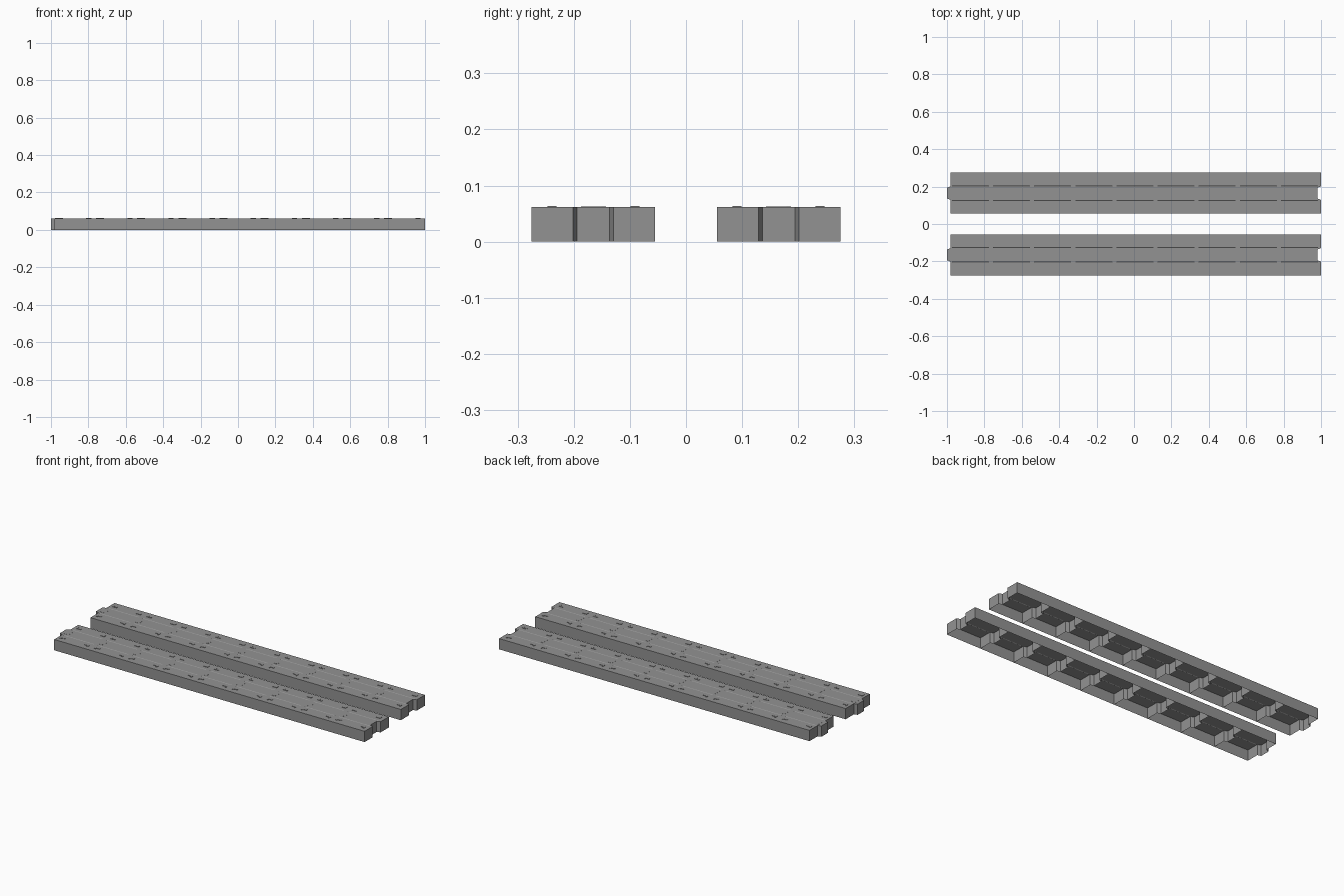
import bpy, bmesh

if "Cube" in bpy.data.objects:
    bpy.data.objects.remove(bpy.data.objects["Cube"])

PITCH, H = 0.22, 0.062
L, R, W = -0.11, 0.11, 0.11       # link ends and half width
GX = (-0.104, 0.094)              # groove start and end
GY = (0.036, 0.039, 0.042)        # groove inner edge, bottom, outer edge
TIP, DEPTH, GROOVE = 0.029, 0.02, 0.002


def plate(bm, outline, h):
    """Small raised plate standing on the top face."""
    face = bm.faces.new([bm.verts.new((x, y, H)) for x, y in outline])
    face.normal_update()
    if face.normal.z < 0:
        face.normal_flip()
    top = bmesh.ops.extrude_face_region(bm, geom=[face])["geom"]
    for v in top:
        if isinstance(v, bmesh.types.BMVert):
            v.co.z += h
    bm.faces.remove(face)


def build_link():
    bm = bmesh.new()

    def face(pts):
        bm.faces.new([bm.verts.new(p) for p in pts])

    a, b = GX
    i, m, o = GY
    z = H - GROOVE
    # centre strip with tongue and notch
    face([(x, y, H) for x, y in (
        (L, -i), (a, -i), (b, -i), (R, -i), (R - DEPTH, -TIP), (R - DEPTH, TIP),
        (R, i), (b, i), (a, i), (L, i), (L - DEPTH, TIP), (L - DEPTH, -TIP))])
    for s in (1, -1):
        # side strip and groove
        face([(x, s * y, H) for x, y in ((L, o), (a, o), (b, o), (R, o), (R, W), (L, W))])
        for y in (i, o):
            face([(a, s * y, H), (b, s * y, H), (b - .003, s * m, z), (a + .003, s * m, z)])
        for x, xi in ((a, a + .003), (b, b - .003)):
            face([(x, s * i, H), (x, s * o, H), (xi, s * m, z)])
        for x0, x1 in ((L, a), (b, R)):
            face([(x0, s * i, H), (x1, s * i, H), (x1, s * o, H), (x0, s * o, H)])
    bmesh.ops.remove_doubles(bm, verts=bm.verts, dist=0.0005)
    # side walls, open underneath
    rim = [e for e in bm.edges if e.is_boundary]
    ext = bmesh.ops.extrude_edge_only(bm, edges=rim)["geom"]
    for v in ext:
        if isinstance(v, bmesh.types.BMVert):
            v.co.z = 0
    bmesh.ops.recalc_face_normals(bm, faces=bm.faces)
    if sum(f.normal.z * f.calc_area() for f in bm.faces) < 0:
        bmesh.ops.reverse_faces(bm, faces=bm.faces)
    # L-shaped corner cleats
    for sx, cx in ((1, -0.08), (-1, 0.072)):
        for sy in (1, -1):
            pts = ((-.014, -.004), (.014, -.004), (.014, .004), (-.006, .004), (-.006, .012), (-.014, .012))
            plate(bm, [(cx + sx * x, sy * (0.070 + y)) for x, y in pts], 0.002)
    # centre lug
    plate(bm, [(-.109, -.022), (-.088, -.022), (-.080, -.014), (-.080, .014), (-.088, .022), (-.109, .022)], 0.0006)
    me = bpy.data.meshes.new("track_link")
    bm.to_mesh(me)
    bm.free()
    return me


mesh = build_link()
mat = bpy.data.materials.new("dark_steel")
mat.diffuse_color = (0.165, 0.165, 0.165, 1)
mat.use_nodes = True
mat.node_tree.nodes["Principled BSDF"].inputs["Base Color"].default_value = mat.diffuse_color
mat.diffuse_color = (0.29, 0.29, 0.29, 1)
mat.use_nodes = True
mat.node_tree.nodes["Principled BSDF"].inputs["Base Color"].default_value = mat.diffuse_color
mesh.materials.append(mat)
for name, y in (("track_front", -0.165), ("track_back", 0.165)):
    ob = bpy.data.objects.new(name, mesh)
    bpy.context.collection.objects.link(ob)
    ob.location = (-0.87, y, 0)
    arr = ob.modifiers.new("links", "ARRAY")
    arr.count = 9
    arr.use_relative_offset = False
    arr.use_constant_offset = True
    arr.constant_offset_displace = (PITCH, 0, 0)
